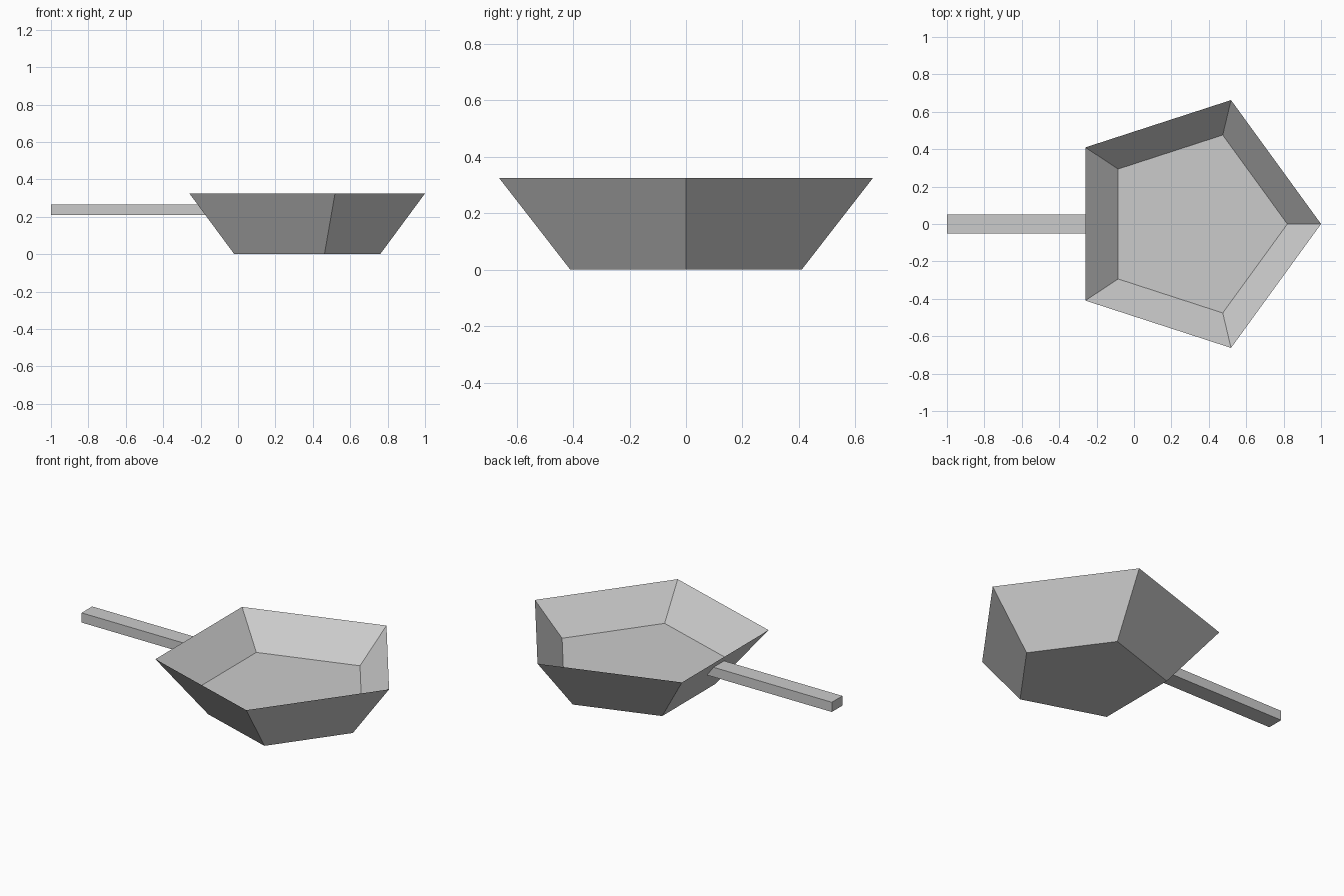
import bpy
import bmesh
from math import cos, sin, tau

cube = bpy.data.objects.get("Cube")
if cube:
    bpy.data.objects.remove(cube, do_unlink=True)

GREY = (0.6, 0.6, 0.6, 1.0)
metal = bpy.data.materials.new("plain grey")
metal.use_nodes = True
metal.diffuse_color = GREY
metal.node_tree.nodes["Principled BSDF"].inputs["Base Color"].default_value = GREY


def loft(name, rings):
    """Join rings of points into a closed, flat-shaded solid."""
    bm = bmesh.new()
    loops = [[bm.verts.new(p) for p in ring] for ring in rings]
    count = len(loops[0])
    for a, b in zip(loops, loops[1:]):
        for i in range(count):
            j = (i + 1) % count
            bm.faces.new((a[i], a[j], b[j], b[i]))
    bm.faces.new(loops[0][::-1])
    bm.faces.new(loops[-1])
    bmesh.ops.recalc_face_normals(bm, faces=bm.faces)
    mesh = bpy.data.meshes.new(name)
    bm.to_mesh(mesh)
    bm.free()
    mesh.materials.append(metal)
    obj = bpy.data.objects.new(name, mesh)
    bpy.context.collection.objects.link(obj)
    return obj


def pentagon(center, radius, z):
    return [(center + radius * cos(tau * i / 5), radius * sin(tau * i / 5), z)
            for i in range(5)]


# Bowl: underside, sharp rim, then the raised inner floor
loft("pan_bowl", [pentagon(0.329, 0.431, 0),
                  pentagon(0.3035, 0.6965, 0.325),
                  pentagon(0.32, 0.5, 0.144)])


# Handle: square bar whose inner end is slanted to sit inside the wall
def bar_section(x_low, x_high):
    low, high, half = 0.209, 0.267, 0.05
    return [(x_low, -half, low), (x_low, half, low),
            (x_high, half, high), (x_high, -half, high)]


loft("handle", [bar_section(-1, -1), bar_section(-0.165, -0.211)])
